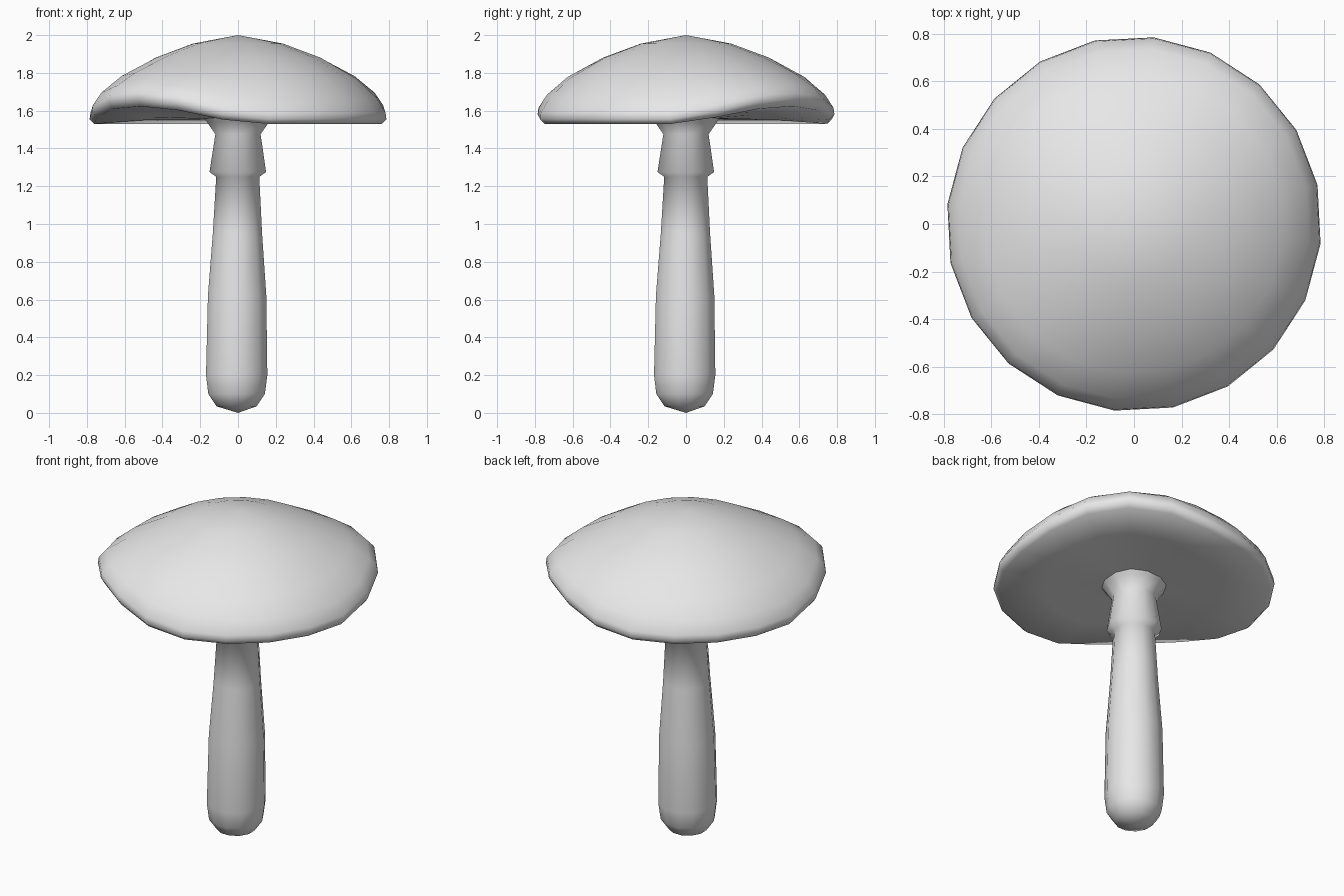
import bpy, bmesh, math

cube = bpy.data.objects.get("Cube")
if cube:
    bpy.data.objects.remove(cube, do_unlink=True)

grey = bpy.data.materials.new("plain grey")
grey.use_nodes = True
grey.diffuse_color = (0.8, 0.8, 0.8, 1)
grey.node_tree.nodes["Principled BSDF"].inputs["Base Color"].default_value = (0.8, 0.8, 0.8, 1)


def lathe(name, profile, sides, phase, place, smooth_angle):
    """Turn (radius, height) points round z; place() adjusts each vertex."""
    bm = bmesh.new()
    rings = []
    for i, (r, z) in enumerate(profile):
        if r == 0:
            rings.append([bm.verts.new((0, 0, z))] * sides)
            continue
        ring = []
        for k in range(sides):
            a = math.radians(phase) + math.tau * k / sides
            ring.append(bm.verts.new(place(r, z, a, i)))
        rings.append(ring)
    for low, high in zip(rings, rings[1:]):
        for k in range(sides):
            n = (k + 1) % sides
            corners = [low[k], low[n], high[n], high[k]]
            bm.faces.new(list(dict.fromkeys(corners)))
    bmesh.ops.recalc_face_normals(bm, faces=bm.faces)
    mesh = bpy.data.meshes.new(name)
    bm.to_mesh(mesh)
    bm.free()
    mesh.materials.append(grey)
    obj = bpy.data.objects.new(name, mesh)
    bpy.context.collection.objects.link(obj)
    bpy.ops.object.select_all(action='DESELECT')
    obj.select_set(True)
    bpy.context.view_layer.objects.active = obj
    bpy.ops.object.shade_smooth_by_angle(angle=math.radians(smooth_angle))
    return obj


# Cap: thin-lipped dome whose rim curls up on the front right
def cap_place(r, z, a, i):
    curl = max(0, math.cos(2 * (a - math.radians(226))))
    lift = 0.11 * curl * (r / 0.79) ** (2 if i < 3 else 5)
    return (r * math.cos(a), r * math.sin(a), z + lift)


cap_profile = [(0, 1.56), (0.17, 1.555), (0.5, 1.55), (0.765, 1.53),
               (0.79, 1.555), (0.785, 1.59), (0.74, 1.665), (0.63, 1.77),
               (0.44, 1.88), (0.24, 1.955), (0, 2.0)]
lathe("cap", cap_profile, 20, 12, cap_place, 60)


# Stem: club-shaped foot, collar and flare under the cap, leaning slightly
def stem_place(r, z, a, i):
    lean = -0.008 * max(0, 1 - z / 1.5)
    return (r * math.cos(a) + lean, r * math.sin(a) + lean, z)


stem_profile = [(0, 0), (0.11, 0.035), (0.155, 0.1), (0.168, 0.2),
                (0.16, 0.62), (0.135, 0.95), (0.118, 1.25), (0.155, 1.275),
                (0.124, 1.475), (0.17, 1.54), (0.19, 1.565), (0, 1.575)]
lathe("stem", stem_profile, 12, 15, stem_place, 65)
